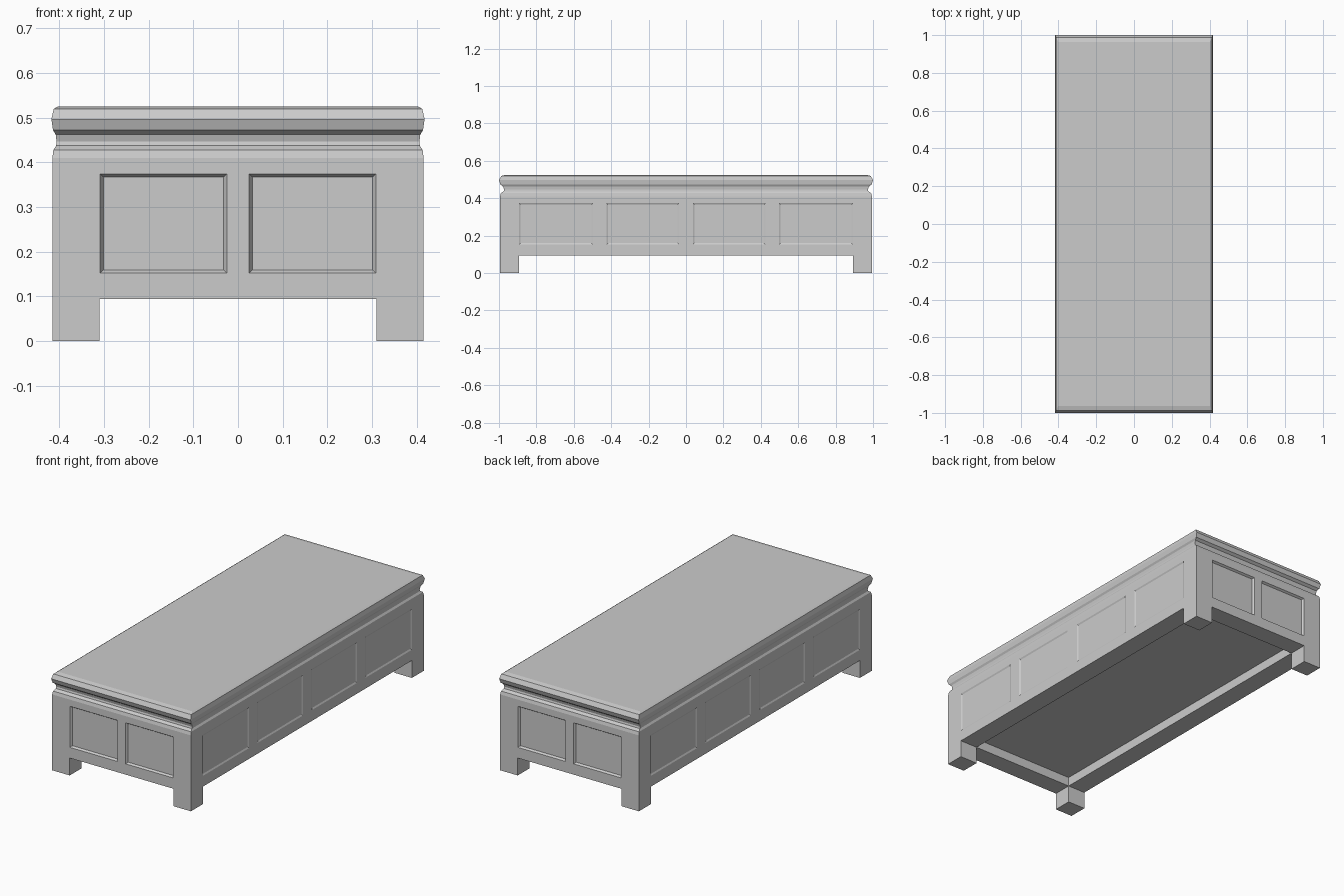
import bpy, bmesh

if "Cube" in bpy.data.objects:
    bpy.data.objects.remove(bpy.data.objects["Cube"])

HX, HZ = 0.4147, 0.094         # body half width, underside height
RY = 2.398                     # length-to-width ratio, also stretches the moulding
HY = HX * RY
LEG_X, LEG_Y = 0.105, 0.102


def mesh_object(name, bm):
    bmesh.ops.recalc_face_normals(bm, faces=bm.faces[:])
    mesh = bpy.data.meshes.new(name)
    bm.to_mesh(mesh)
    bm.free()
    obj = bpy.data.objects.new(name, mesh)
    bpy.context.collection.objects.link(obj)
    return obj


def loft(bm, rings):
    """Skin a stack of four-cornered rings and cap both ends."""
    loops = [[bm.verts.new(p) for p in ring] for ring in rings]
    for a, b in zip(loops, loops[1:]):
        for i in range(4):
            j = (i + 1) % 4
            bm.faces.new((a[i], a[j], b[j], b[i]))
    bm.faces.new(loops[0])
    bm.faces.new(loops[-1])


def rect(u0, u1, v0, v1):
    return [(u0, v0), (u1, v0), (u1, v1), (u0, v1)]


def box(bm, x0, x1, y0, y1, z0, z1):
    loft(bm, [[(x, y, z) for x, y in rect(x0, x1, y0, y1)] for z in (z0, z1)])


# Body: apron, neck and rounded top edge as one stepped profile (half width, z)
profile = [(HX, HZ), (HX, 0.410), (0.4128, 0.427), (0.4065, 0.437),
           (0.4055, 0.446), (0.4075, 0.462), (0.4135, 0.472), (0.417, 0.496),
           (0.412, 0.519), (0.402, 0.525)]
bm = bmesh.new()
loft(bm, [[(x, y, z) for x, y in rect(-w, w, -w * RY, w * RY)] for w, z in profile])
body = mesh_object("chest_body", bm)

# Cutters: bevelled panel recesses on all four sides
Z0, Z1 = 0.152, 0.374


def panel_rings(u0, u1, face, depth, bevel):
    """Outer ring sits beyond the face so the slope meets it at the given outline."""
    rings = []
    for t in (-1, 1):
        g = t * bevel
        rings.append((face - t * depth, rect(u0 + g, u1 - g, Z0 + g, Z1 - g)))
    return rings


bm = bmesh.new()
for s in (-1, 1):
    for u0, u1 in ((-0.308, -0.025), (0.025, 0.308)):
        loft(bm, [[(u, s * d, v) for u, v in ring]
                  for d, ring in panel_rings(u0, u1, HY, 0.011, 0.007)])
    for u0, u1 in ((-0.893, -0.497), (-0.425, -0.037), (0.037, 0.425), (0.497, 0.893)):
        loft(bm, [[(s * d, u, v) for u, v in ring]
                  for d, ring in panel_rings(u0, u1, HX, 0.004, 0.008)])

# Cutter: hollow under the body
ix, iy = HX - LEG_X, HY - LEG_Y
box(bm, -ix, ix, -iy, iy, 0.02, HZ + 0.05)
cutter = mesh_object("recess_cutter", bm)
cutter.hide_render = True

mod = body.modifiers.new("recesses", 'BOOLEAN')
mod.operation = 'DIFFERENCE'
mod.solver = 'EXACT'
mod.object = cutter
bpy.context.view_layer.objects.active = body
body.select_set(True)
bpy.ops.object.modifier_apply(modifier=mod.name)
bpy.data.objects.remove(cutter)

# Legs: square blocks flush with the corners
for sy, end in ((-1, "front"), (1, "back")):
    for sx, side in ((-1, "left"), (1, "right")):
        bm = bmesh.new()
        box(bm, sx * ix, sx * HX, sy * iy, sy * HY, 0, HZ)
        mesh_object(f"{end}_{side}_leg", bm)
